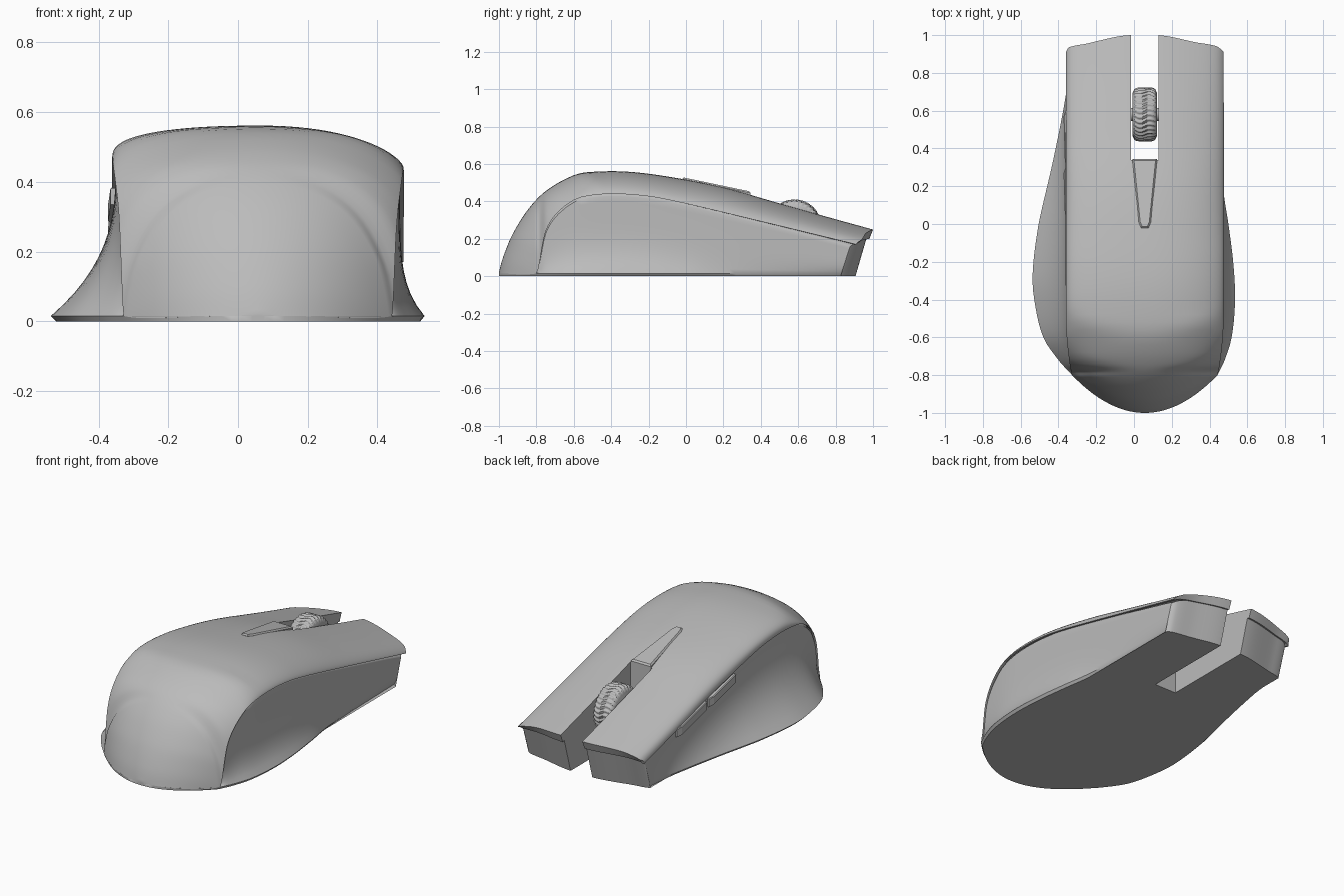
import bpy, bmesh, math

if "Cube" in bpy.data.objects:
    bpy.data.objects.remove(bpy.data.objects["Cube"])

grey = bpy.data.materials.new("matte grey")
grey.use_nodes = True
COLOUR = (0.5, 0.5, 0.5, 1)
grey.diffuse_color = COLOUR
grey.node_tree.nodes["Principled BSDF"].inputs["Base Color"].default_value = COLOUR

CX = 0.057                   # centre line of the top shell
N, K = 41, 14                # points across the top and down each side
LIFT = 0.025                 # the left shell edge sits higher than the right

# Profiles along the body: crown height, shell edge height, shell half width, base outline, front outline
CROWN = [(-1, .02), (-.985, .08), (-.96, .15), (-.93, .22), (-.85, .35), (-.75, .455), (-.6, .54),
         (-.5, .558), (-.3, .558), (-.05, .525), (.2, .475), (.5, .39), (.8, .305), (1, .25)]
EDGE = [(-1, .015), (-.8, .015), (-.785, .06), (-.77, .15), (-.75, .24), (-.7, .325), (-.62, .395),
        (-.55, .425), (-.4, .44), (-.2, .427), (0, .388), (.5, .28), (1, .17)]
WIDTH = [(-.8, .385), (-.75, .396), (-.6, .413), (-.45, .418), (1, .418)]
BASE_R = [(-.8, .442), (-.72, .48), (-.6, .517), (-.4, .535), (-.2, .525), (0, .5), (.2, .475), (.5, .46), (1, .45)]
BASE_L = [(-.8, -.328), (-.72, -.4), (-.6, -.48), (-.4, -.528), (-.25, -.536), (0, -.505), (.4, -.43), (.8, -.365), (1, -.345)]
FRONT = [(-.36, .91), (-.345, .935), (-.25, .955), (-.1, .99), (-.02, 1), (.125, 1), (.2, .99), (.32, .963), (.44, .94), (.475, .91)]


def smooth(table, t):
    """Cubic interpolation through the table."""
    t = min(max(t, table[0][0]), table[-1][0])
    i = next(j for j in range(len(table) - 1) if t <= table[j + 1][0])

    def slope(j):
        a, b = table[max(j - 1, 0)], table[min(j + 1, len(table) - 1)]
        return (b[1] - a[1]) / (b[0] - a[0])
    (x0, y0), (x1, y1) = table[i], table[i + 1]
    w = x1 - x0
    u = (t - x0) / w
    return (y0 * (1 + 2 * u) * (1 - u) ** 2 + slope(i) * w * u * (1 - u) ** 2
            + y1 * u * u * (3 - 2 * u) - slope(i + 1) * w * u * u * (1 - u))


def half_width(s):
    return smooth(WIDTH, s) if s > -.8 else math.sqrt((s + 1) / 1.35)


def dome(d, s):
    """Height of the rounded palm end at distance d from the centre line."""
    lo, hi = .02, .57
    for _ in range(18):
        z = (lo + hi) / 2
        if smooth(CROWN, s - (1 - z) * 1.35 * d * d) >= z:
            lo = z
        else:
            hi = z
    return lo


def arch(s, h, edge, crown):
    """Crowned section from left to right, blending into the palm dome."""
    blend = min(max((-.4 - s) / .25, 0), 1)
    blend = blend * blend * (3 - 2 * blend)
    wide = half_width(s)
    low, high = dome(wide, s), dome(0, s)
    pts = []
    for i in range(N):
        a = math.pi * (1 - i / (N - 1))
        t = math.copysign(abs(math.cos(a)) ** .9, math.cos(a))
        lift = LIFT * min(edge / .3, 1) ** 3 if t < 0 else 0
        rise = abs(math.sin(a)) ** (.7 if t < 0 else 1.3)
        if blend:
            ratio = (dome(abs(t) * wide, s) - low) / max(high - low, 1e-4)
            rise += (min(max(ratio, 0), 1) - rise) * blend
        base = min(edge + lift, crown)
        pts.append((CX + t * h, base + (crown - base) * rise))
    return pts


def shell_ring(s):
    h, e, c = half_width(s), smooth(EDGE, s), smooth(CROWN, s)
    ring = arch(s, h, e, c) + arch(s, h * .97, e, max(c - .05, e + .001))[::-1]
    return [(x, s * (smooth(FRONT, x) - (i >= N) * .02) if s > 0 else s, z)
            for i, (x, z) in enumerate(ring)]


def body_ring(s):
    h = half_width(s) * .975
    e, c = max(smooth(EDGE, s) - .012, .016), smooth(CROWN, s)
    top = arch(s, h, e, max(c - .03, e + .001))

    def flank(start, x_base, power):
        pts = []
        for j in range(1, K):
            t = 1 - j / (K - 1)
            pts.append((start[0] + (x_base - start[0]) * (1 - t) ** power, .015 + (start[1] - .015) * t))
        return pts + [(CX + (x_base - CX) * .975, 0)]
    rear = math.sqrt((s + 1) / 1.35)
    right = smooth(BASE_R, s) if s > -.8 else CX + rear
    left = smooth(BASE_L, s) if s > -.8 else CX - rear
    ring = (top + flank(top[-1], right, 5) + [(x, 0) for x, z in reversed(top)]
            + flank(top[0], left, 2.7)[::-1])
    return [(x, s * (smooth(FRONT, x) - .03 - .32 * (.2 - min(z, .2))) if s > 0 else s, z) for x, z in ring]


def finish(name, bm, angle=35):
    bmesh.ops.recalc_face_normals(bm, faces=bm.faces)
    mesh = bpy.data.meshes.new(name)
    bm.to_mesh(mesh)
    bm.free()
    mesh.materials.append(grey)
    ob = bpy.data.objects.new(name, mesh)
    bpy.context.collection.objects.link(ob)
    bpy.ops.object.select_all(action='DESELECT')
    ob.select_set(True)
    bpy.context.view_layer.objects.active = ob
    if angle:
        bpy.ops.object.shade_smooth_by_angle(angle=math.radians(angle))
    return ob


def loft(name, section, stations, k):
    """Skin rings, closing both ends with strips between top and bottom."""
    bm = bmesh.new()
    rings = [[bm.verts.new(p) for p in section(s)] for s in stations]
    n = len(rings[0])
    for a, b in zip(rings, rings[1:]):
        for i in range(n):
            j = (i + 1) % n
            bm.faces.new((a[i], a[j], b[j], b[i]))
    for r in (rings[0], rings[-1]):
        for i in range(N - 1):
            low = 2 * N + k - 1 - i
            bm.faces.new((r[i], r[i + 1], r[low - 1], r[low]))
        if k:
            bm.faces.new(r[N - 1:N + k + 1])
            bm.faces.new(r[2 * N + k - 1:] + [r[0]])
    return finish(name, bm)


# Body and top shell, with dense stations at the curved palm end
stations = ([-.9995, -.997, -.992, -.985, -.975] + [-.96 + .02 * i for i in range(8)]
            + [-.81 + .01 * i for i in range(12)] + [-.68 + .04 * i for i in range(43)])
body = loft("body", body_ring, stations, K)
shell = loft("top_shell", shell_ring, stations, 0)

# Open slot between the two main buttons
bpy.ops.mesh.primitive_cube_add(size=1, location=(CX, .84, .3))
slot = bpy.context.object
slot.name = "slot_cutter"
slot.scale = (.144, 1, 1)
slot.hide_render = True
bpy.context.view_layer.update()
for ob in (body, shell):
    bpy.ops.object.select_all(action='DESELECT')
    ob.select_set(True)
    bpy.context.view_layer.objects.active = ob
    mod = ob.modifiers.new("slot", 'BOOLEAN')
    mod.object, mod.operation, mod.solver = slot, 'DIFFERENCE', 'EXACT'
    bpy.ops.object.modifier_apply(modifier=mod.name)
    bpy.ops.object.shade_smooth_by_angle(angle=math.radians(35))
bpy.data.objects.remove(slot)


def plate(name, outline, top, depth, bevel):
    """Extruded outline whose top follows a height function."""
    bm = bmesh.new()
    lower = [bm.verts.new((x, y, top(y) - depth)) for x, y in outline]
    upper = [bm.verts.new((x, y, top(y))) for x, y in outline]
    n = len(outline)
    for i in range(n):
        j = (i + 1) % n
        bm.faces.new((lower[i], lower[j], upper[j], upper[i]))
    bm.faces.new(lower[::-1])
    cap = bm.faces.new(upper)
    bmesh.ops.bevel(bm, geom=list(cap.edges), offset=bevel, segments=1, affect='EDGES')
    return finish(name, bm, 20)


# Tapered button behind the wheel
taper = [(CX + sx * w, y) for sx, w, y in
         ((-1, .066, .345), (-1, .032, .01), (-1, .02, -.02), (1, .02, -.02), (1, .032, .01), (1, .066, .345))]
plate("centre_button", taper, lambda y: .525 - .21 * y, .07, .008)

# Two thumb buttons below the raised shell edge
for name, y0, y1 in (("rear_thumb_button", .04, .3), ("front_thumb_button", .315, .6)):
    side = [(-.33, y0), (-.366, y0 + .01), (-.373, y1 - .03), (-.362, y1), (-.33, y1)]
    plate(name, side, lambda y: smooth(EDGE, y) + LIFT - .018, .05, .004)

# Scroll wheel with wavy ribs, and its axle
bm = bmesh.new()
STEPS, ROWS, RIBS = 192, 15, 32
rows = []
for j in range(ROWS):
    u = 2 * j / (ROWS - 1) - 1
    radius = .115 + .025 * (1 - abs(u) ** 3.5) ** .5
    row = []
    for i in range(STEPS):
        a = math.tau * i / STEPS
        r = radius + .004 * math.sin(RIBS * a + 2.2 * math.sin(u * 4)) * (abs(u) < .95)
        row.append(bm.verts.new((CX + u * .064, .58 + r * math.cos(a), .267 + r * math.sin(a))))
    rows.append(row)
for a, b in zip(rows, rows[1:]):
    for i in range(STEPS):
        j = (i + 1) % STEPS
        bm.faces.new((a[i], a[j], b[j], b[i]))
bm.faces.new(rows[0])
bm.faces.new(rows[-1])
finish("scroll_wheel", bm, 40)
bpy.ops.mesh.primitive_cylinder_add(vertices=32, radius=.035, depth=.16, location=(CX, .58, .267),
                                    rotation=(0, math.pi / 2, 0))
axle = bpy.context.object
axle.name = "wheel_axle"
axle.data.materials.append(grey)
bpy.ops.object.shade_smooth_by_angle(angle=math.radians(35))
